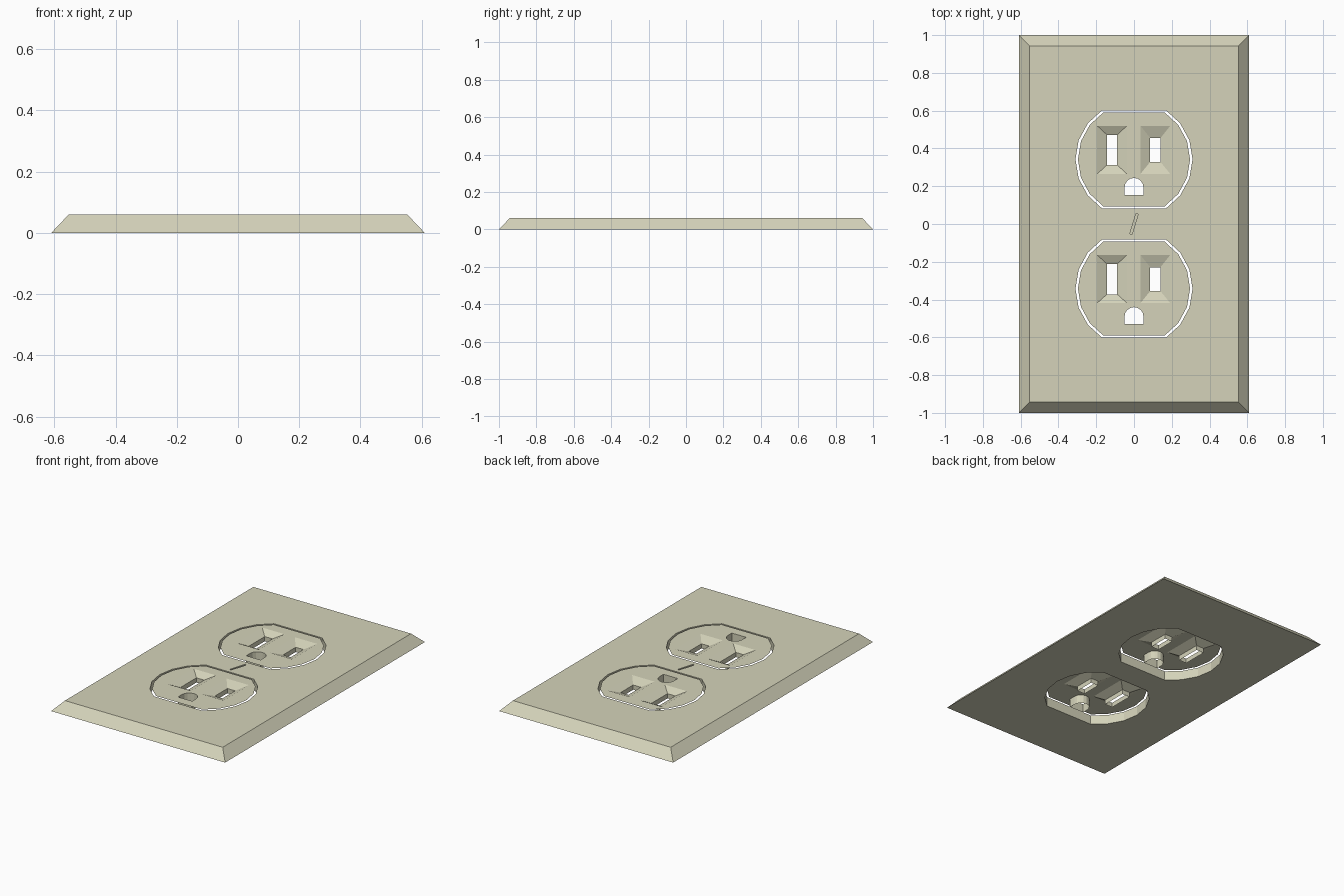
import bpy, bmesh
from math import sin, cos, pi, acos, radians
from mathutils import Vector, Matrix

if "Cube" in bpy.data.objects:
    bpy.data.objects.remove(bpy.data.objects["Cube"])

TOP = 0.06      # front surface of the plate
PITCH = 0.342   # distance of each receptacle from the centre

mat = bpy.data.materials.new("ivory_plastic")
mat.diffuse_color = (0.66, 0.65, 0.49, 1)
mat.use_nodes = True
mat.node_tree.nodes["Principled BSDF"].inputs["Base Color"].default_value = mat.diffuse_color


def rect(x0, x1, y0, y1):
    return [(x0, y0), (x1, y0), (x1, y1), (x0, y1)]


def clipped_circle(r, h, cy=0, n=6):
    """Circle with its top and bottom cut off flat at +-h."""
    a = pi / 2 - acos(h / r)
    right = [(r * cos(t), r * sin(t)) for t in (-a + 2 * a * i / n for i in range(n + 1))]
    return [(x, y + cy) for x, y in right + [(-x, -y) for x, y in right]]


def loop(bm, pts, z):
    vs = [bm.verts.new((x, y, z)) for x, y in pts]
    for i, v in enumerate(vs):
        bm.edges.new((v, vs[(i + 1) % len(vs)]))
    return vs


def walls(bm, a, b):
    n = len(a)
    for i in range(n):
        j = (i + 1) % n
        bm.faces.new((a[i], a[j], b[j], b[i]))


def fill(bm, loops):
    """Flat face bounded by the first loop, with the other loops as holes."""
    edges = [bm.edges.get((l[i - 1], l[i])) for l in loops for i in range(len(l))]
    bmesh.ops.triangle_fill(bm, use_beauty=True, use_dissolve=False,
                            edges=edges, normal=Vector((0, 0, 1)))


def finish(bm, name):
    bmesh.ops.recalc_face_normals(bm, faces=bm.faces[:])
    bm.faces.ensure_lookup_table()
    flat = [f for f in bm.faces if all(abs(v.co.z - TOP) < 1e-5 for v in f.verts)]
    if flat and flat[0].normal.z < 0:
        bmesh.ops.reverse_faces(bm, faces=bm.faces[:])
    me = bpy.data.meshes.new(name)
    bm.to_mesh(me)
    bm.free()
    me.materials.append(mat)
    ob = bpy.data.objects.new(name, me)
    bpy.context.collection.objects.link(ob)
    return ob


# Wall plate: bevelled slab with two openings and a screw slot
bm = bmesh.new()
base = loop(bm, rect(-0.61, 0.61, -1, 1), 0)
face = loop(bm, rect(-0.553, 0.553, -0.943, 0.943), TOP)
walls(bm, base, face)
bottoms, tops = [base], [face]
for s in (1, -1):
    pts = clipped_circle(0.31, 0.26, s * PITCH)
    bottoms.append(loop(bm, pts, 0))
    tops.append(loop(bm, pts, TOP))
    walls(bm, bottoms[-1], tops[-1])
rot = Matrix.Rotation(radians(-17), 2)
slot = [tuple(rot @ Vector(p)) for p in rect(-0.006, 0.006, -0.057, 0.057)]
slot_top, slot_floor = loop(bm, slot, TOP), loop(bm, slot, TOP - 0.02)
walls(bm, slot_top, slot_floor)
bm.faces.new(slot_floor)
tops.append(slot_top)
fill(bm, bottoms)
fill(bm, tops)
finish(bm, "wall_plate")

# Receptacle face: thin sheet with two funnelled blade slots and a ground hole
bm = bmesh.new()
loops = [loop(bm, clipped_circle(0.297, 0.249), TOP)]
for x, half in ((-0.116, 0.08), (0.113, 0.063)):
    mouth = loop(bm, rect(x - 0.079, x + 0.079, -0.077, 0.178), TOP)
    throat_pts = rect(x - 0.027, x + 0.027, 0.05 - half, 0.05 + half)
    throat, end = loop(bm, throat_pts, TOP - 0.025), loop(bm, throat_pts, 0.005)
    walls(bm, mouth, throat)
    walls(bm, throat, end)
    loops.append(mouth)
arch = [(-0.05, -0.188), (0.05, -0.188)]
arch += [(0.05 * cos(pi * i / 8), -0.148 + 0.05 * sin(pi * i / 8)) for i in range(9)]
ground, ground_end = loop(bm, arch, TOP), loop(bm, arch, 0.005)
walls(bm, ground, ground_end)
loops.append(ground)
fill(bm, loops)
upper = finish(bm, "upper_receptacle")
upper.location.y = PITCH

lower = upper.copy()
lower.name = "lower_receptacle"
lower.location.y = -PITCH
bpy.context.collection.objects.link(lower)
